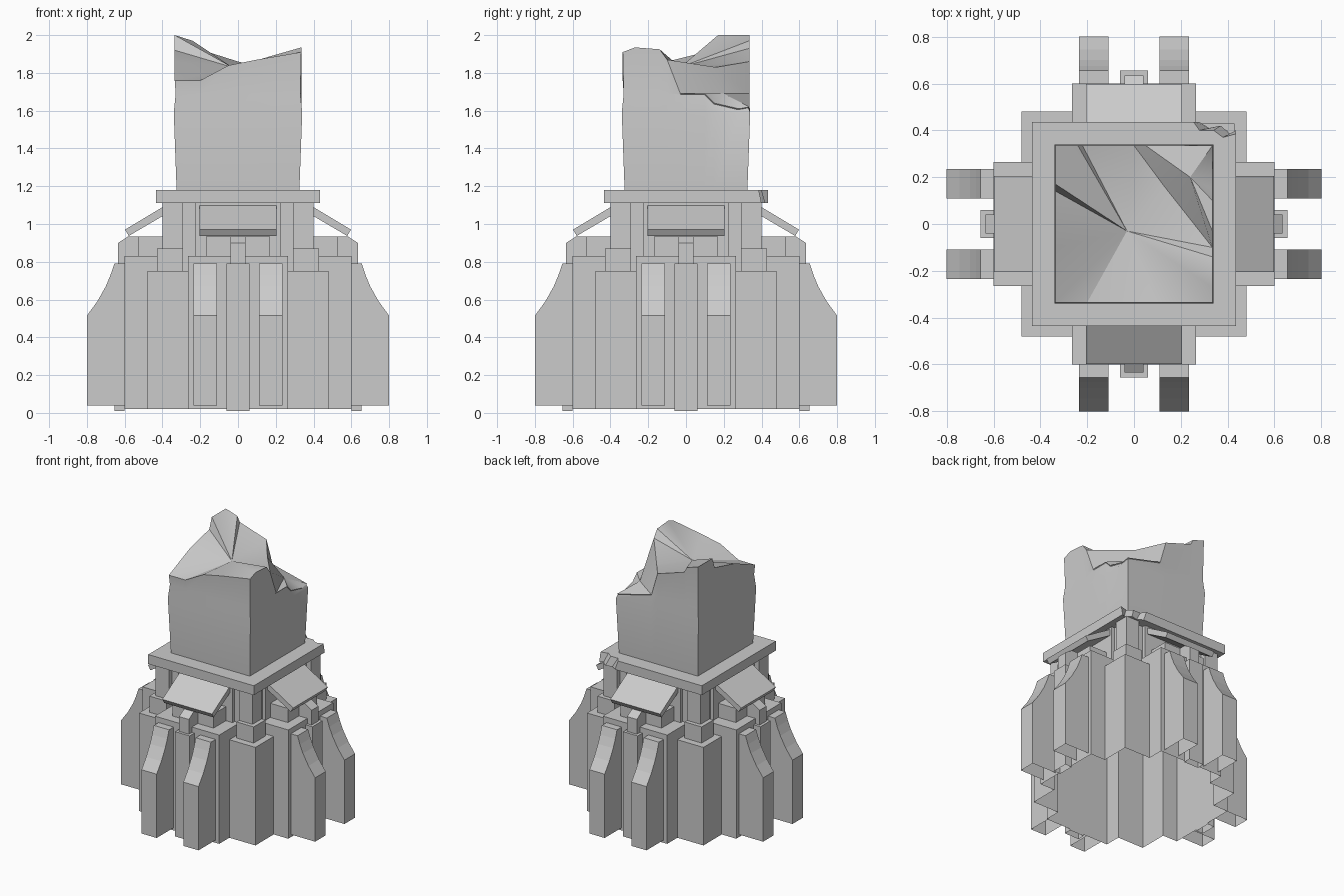
import bpy, bmesh
from math import pi
from mathutils import Matrix, Vector

cube = bpy.data.objects.get("Cube")
if cube:
    bpy.data.objects.remove(cube)

stone = bpy.data.materials.new("grey stone")
stone.use_nodes = True
GREY = (0.6, 0.6, 0.6, 1)
stone.diffuse_color = GREY
stone.node_tree.nodes["Principled BSDF"].inputs["Base Color"].default_value = GREY
SIDES = ("front", "left", "back", "right")


def finish(name, bm):
    bmesh.ops.recalc_face_normals(bm, faces=bm.faces)
    mesh = bpy.data.meshes.new(name)
    bm.to_mesh(mesh)
    bm.free()
    mesh.materials.append(stone)
    obj = bpy.data.objects.new(name, mesh)
    bpy.context.collection.objects.link(obj)
    return obj


def loft(name, lower, upper, turn=0, open_start=False):
    """Solid between two matching loops, turned about z by quarter turns."""
    bm = bmesh.new()
    rot = Matrix.Rotation(turn * pi / 2, 3, "Z")
    a = [bm.verts.new(rot @ Vector(p)) for p in lower]
    b = [bm.verts.new(rot @ Vector(p)) for p in upper]
    n = len(a)
    for i in range(n):
        bm.faces.new((a[i], a[(i + 1) % n], b[(i + 1) % n], b[i]))
    bm.faces.new(b)
    start = bm.faces.new(a)
    bmesh.ops.recalc_face_normals(bm, faces=bm.faces)
    if open_start:
        bm.faces.remove(start)
    return finish(name, bm)


def box(name, x0, x1, y0, y1, z0, z1, turn=0, hollow=False):
    loop = ((x0, y0), (x1, y0), (x1, y1), (x0, y1))
    return loft(name, [(x, y, z0) for x, y in loop], [(x, y, z1) for x, y in loop], turn, hollow)


def side_prism(name, x0, x1, profile, turn):
    """Profile of (outward distance, height) spanning x0 to x1 on one side."""
    return loft(name, [(x0, -d, z) for d, z in profile], [(x1, -d, z) for d, z in profile], turn)


# Cross-shaped hollow base
quarter = [(-0.48, -0.48), (-0.265, -0.48), (-0.265, -0.6), (0.265, -0.6), (0.265, -0.48)]
cross = []
for k in range(4):
    r = Matrix.Rotation(k * pi / 2, 2)
    cross += [tuple(r @ Vector(p)) for p in quarter]
loft("base", [(x, y, 0.02) for x, y in cross], [(x, y, 0.75) for x, y in cross], open_start=True)

# Core behind the pilasters
box("core", -0.36, 0.36, -0.36, 0.36, 0.75, 1.11)

FIN = [(0.6, 0.79), (0.655, 0.79), (0.675, 0.73), (0.7, 0.67), (0.745, 0.59), (0.8, 0.515)]
AWNING = [(0.36, 1.113), (0.598, 0.97), (0.578, 0.937), (0.36, 1.065)]
BRACKET = [(0.5, 0.79), (0.635, 0.79), (0.635, 0.9), (0.58, 0.935), (0.5, 0.935)]

# Parts repeated on each of the four sides
for k, side in enumerate(SIDES):
    box(side + "_ledge", -0.265, 0.265, -0.6, -0.36, 0.75, 0.83, k)
    box(side + "_panel", -0.225, 0.225, -0.385, -0.3, 0.83, 1.11, k)
    box(side + "_awning_block", -0.17, 0.17, -0.53, -0.3, 0.83, 0.935, k)
    side_prism(side + "_awning", -0.205, 0.205, AWNING, k)
    side_prism(side + "_bracket", -0.04, 0.04, BRACKET, k)
    box(side + "_centre_pier", -0.06, 0.06, -0.655, -0.6, 0.01, 0.79, k, True)
    box(side + "_corner_step", 0.29, 0.43, -0.43, -0.29, 0.75, 0.87, k)
    box(side + "_corner_pilaster", 0.29, 0.4, -0.4, -0.29, 0.87, 1.11, k)
    for s, hand in ((-1, "a"), (1, "b")):
        x0, x1 = sorted((s * 0.11, s * 0.235))
        fin = side_prism(side + "_buttress_" + hand, x0, x1, FIN + [(0.8, 0.04), (0.6, 0.04)], k)
        # Open underside
        bm = bmesh.new()
        bm.from_mesh(fin.data)
        under = [f for f in bm.faces if f.calc_center_median().z < 0.05]
        bmesh.ops.delete(bm, geom=under, context="FACES_ONLY")
        bm.to_mesh(fin.data)
        bm.free()

# Cap slab with one chipped corner
E = 0.435
rest = [(-E, E), (-E, -E), (E, -E)]
chip_low = [(E, 0.4), (0.41, 0.385), (0.37, 0.42), (0.32, 0.41), (0.28, E)]
chip_top = [(E, 0.385), (0.38, 0.37), (0.34, 0.4), (0.28, 0.4), (0.255, E)]
loft("cap_slab", [(x, y, 1.11) for x, y in rest + chip_low], [(x, y, 1.18) for x, y in rest + chip_top])

# Broken shaft: rim heights as (distance along the face, z), counter-clockwise
R = 0.335
rim_front = [(-R, 1.76), (-0.2, 1.76), (-0.05, 1.84), (0.1, 1.87)]
rim_left = [(-R, 1.91), (-0.27, 1.935), (-0.14, 1.925), (-0.1, 1.87), (-0.03, 1.69),
            (0.1, 1.69), (0.15, 1.64), (0.28, 1.61)]
rim_back = [(-R, 1.62), (-0.05, 1.69), (0, 1.86), (0.22, 1.93), (0.24, 1.97)]
rim_right = [(-R, 2.0), (-0.17, 2.0), (-0.14, 1.92), (0.1, 1.86)]
bm = bmesh.new()
columns = []
for k, rim in enumerate((rim_front, rim_left, rim_back, rim_right)):
    rot = Matrix.Rotation(k * pi / 2, 3, "Z")
    for t, z in rim:
        levels = ((0.325, 1.18), (0.34, 1.59), (0.33, min(1.69, z - 0.005)), (R, z))
        columns.append([bm.verts.new(rot @ Vector((t / R * w, -w, h))) for w, h in levels])
n = len(columns)
for i in range(n):
    p, q = columns[i], columns[(i + 1) % n]
    for j in range(3):
        bm.faces.new((p[j], q[j], q[j + 1], p[j + 1]))
top = [c[-1] for c in columns]


def fan(hub, ring):
    for a, b in zip(ring, ring[1:]):
        bm.faces.new((hub, a, b))


# Fracture surface: high bowl, cliff and low broken corner
first = len(rim_front) + 3
last = len(rim_front) + len(rim_left) + 2
crack = bm.verts.new((0.13, 0.16, 1.83))
shelf = bm.verts.new((0.24, 0.2, 1.69))
hub = bm.verts.new((-0.03, -0.03, 1.83))
fan(hub, top[last:] + top[:first + 1] + [crack, top[last]])
bm.faces.new((top[first], top[first + 1], shelf, crack))
bm.faces.new((crack, shelf, top[last - 1], top[last]))
fan(shelf, top[first + 1:last])
shaft = finish("broken_shaft", bm)

bpy.ops.object.select_all(action="DESELECT")
shaft.select_set(True)
bpy.context.view_layer.objects.active = shaft
bpy.ops.object.shade_smooth_by_angle(angle=pi / 6)
